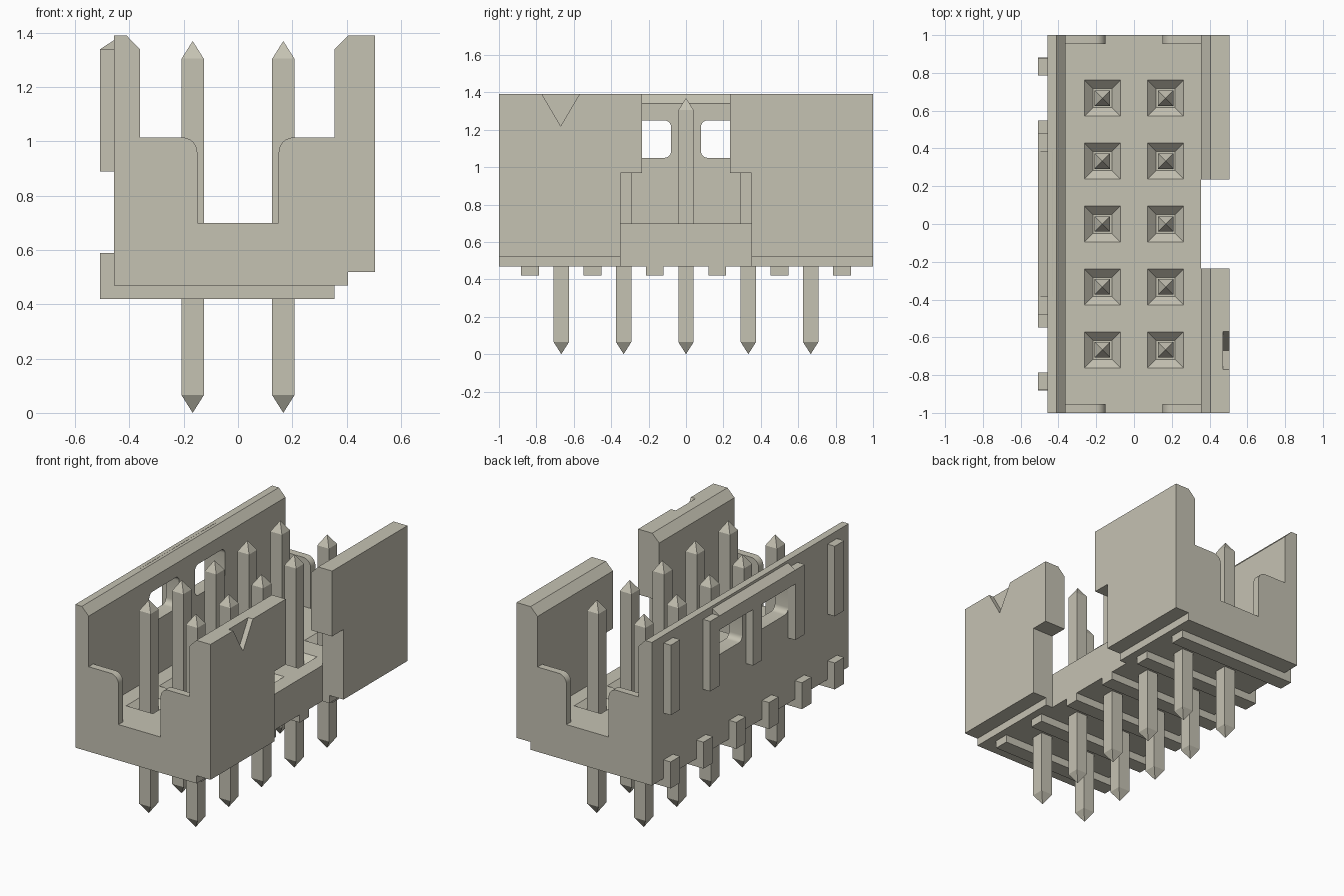
import bpy, bmesh, math
from mathutils import Vector

if "Cube" in bpy.data.objects:
    bpy.data.objects.remove(bpy.data.objects["Cube"], do_unlink=True)

mat = bpy.data.materials.new("warm_grey")
mat.use_nodes = True
COLOUR = (0.56, 0.54, 0.45, 1.0)
mat.diffuse_color = COLOUR
mat.node_tree.nodes["Principled BSDF"].inputs["Base Color"].default_value = COLOUR


def add_object(name, bm):
    bmesh.ops.recalc_face_normals(bm, faces=bm.faces)
    mesh = bpy.data.meshes.new(name)
    bm.to_mesh(mesh)
    bm.free()
    mesh.materials.append(mat)
    ob = bpy.data.objects.new(name, mesh)
    bpy.context.collection.objects.link(ob)
    return ob


def add_prism(bm, pts, axis, lo, hi):
    """Extrude a profile: (x, z) points along y, or (y, z) points along x."""
    place = (lambda p, t: (p[0], t, p[1])) if axis == "y" else (lambda p, t: (t, p[0], p[1]))
    face = bm.faces.new([bm.verts.new(place(p, lo)) for p in pts])
    ext = bmesh.ops.extrude_face_region(bm, geom=[face])["geom"]
    shift = Vector((0, hi - lo, 0)) if axis == "y" else Vector((hi - lo, 0, 0))
    bmesh.ops.translate(bm, verts=[v for v in ext if isinstance(v, bmesh.types.BMVert)], vec=shift)


def add_box(bm, x0, x1, y0, y1, z0, z1):
    add_prism(bm, [(x0, z0), (x1, z0), (x1, z1), (x0, z1)], "y", y0, y1)


def add_rings(bm, cx, cy, rings):
    """Square stack of (half width, z) rings; a zero half width makes a point."""
    prev = None
    for h, z in rings:
        if h == 0:
            ring = [bm.verts.new((cx, cy, z))] * 4
        else:
            ring = [bm.verts.new((cx + sx * h, cy + sy * h, z))
                    for sx, sy in ((-1, -1), (1, -1), (1, 1), (-1, 1))]
        if prev is None:
            if h:
                bm.faces.new(ring)
        else:
            for i in range(4):
                j = (i + 1) % 4
                bm.faces.new(list(dict.fromkeys((prev[i], prev[j], ring[j], ring[i]))))
        prev = ring
    if rings[-1][0]:
        bm.faces.new(prev)


def arc(cx, cz, r, a0, a1, n=6):
    return [(cx + r * math.cos(math.radians(a0 + (a1 - a0) * i / n)),
             cz + r * math.sin(math.radians(a0 + (a1 - a0) * i / n))) for i in range(n + 1)]


def cut(target, bm):
    cutter = add_object("cutter", bm)
    cutter.hide_render = True
    mod = target.modifiers.new("cut", "BOOLEAN")
    mod.operation = "DIFFERENCE"
    mod.solver = "EXACT"
    mod.object = cutter
    bpy.context.view_layer.objects.active = target
    bpy.ops.object.modifier_apply(modifier=mod.name)
    bpy.data.objects.remove(cutter, do_unlink=True)


def smooth(ob):
    bpy.ops.object.select_all(action="DESELECT")
    ob.select_set(True)
    bpy.context.view_layer.objects.active = ob
    bpy.ops.object.shade_smooth_by_angle(angle=math.radians(30))


PINS = [(x, y / 3) for x in (-0.167, 0.167) for y in range(-2, 3)]

# Housing: floor and two long walls with chamfered inner top edges
bm = bmesh.new()
add_prism(bm, [(-0.457, 0.47), (0.405, 0.47), (0.405, 0.52), (0.505, 0.52), (0.505, 1.39),
               (0.405, 1.39), (0.355, 1.34), (0.355, 0.70), (-0.362, 0.70), (-0.362, 1.34),
               (-0.41, 1.39), (-0.457, 1.39)], "y", -1, 1)
housing = add_object("housing", bm)

# Keying gap in the right wall, wider at the bottom
bm = bmesh.new()
add_prism(bm, [(-0.35, 0.3), (0.35, 0.3), (0.35, 0.97), (0.235, 0.97), (0.235, 1.6),
               (-0.235, 1.6), (-0.235, 0.97), (-0.35, 0.97)], "x", 0.355, 0.7)
cut(housing, bm)

# Pin one arrow notch
bm = bmesh.new()
add_prism(bm, [(-0.782, 1.41), (-0.67, 1.22), (-0.558, 1.41)], "x", 0.472, 0.6)
cut(housing, bm)

# Two rounded windows in the left wall
R = 0.035
bm = bmesh.new()
for y0, y1 in ((-0.385, -0.08), (0.08, 0.385)):
    outline = (arc(y1 - R, 1.25 - R, R, 0, 90) + arc(y0 + R, 1.25 - R, R, 90, 180)
               + arc(y0 + R, 1.05 + R, R, 180, 270) + arc(y1 - R, 1.05 + R, R, 270, 360))
    add_prism(bm, outline, "x", -0.7, -0.2)
cut(housing, bm)

# Funnel recesses around the pins
bm = bmesh.new()
for x, y in PINS:
    add_rings(bm, x, y, [(0.05, 0.655), (0.095, 0.70), (0.095, 0.75)])
cut(housing, bm)
smooth(housing)

# End walls with rounded corners beside the central slot
for name, y0, y1 in (("front_end_wall", -1, -0.953), ("back_end_wall", 0.953, 1)):
    bm = bmesh.new()
    for s in (-1, 1):
        edge = 0.37
        pts = [(edge, 0.68), (edge, 1.015)] + arc(0.205, 0.96, 0.055, 90, 180) + [(0.15, 0.68)]
        add_prism(bm, [(s * x, z) for x, z in pts], "y", y0, y1)
    smooth(add_object(name, bm))

# Raised ribs on the outside of the left wall
bm = bmesh.new()
for y0, y1 in ((-0.88, -0.785), (-0.48, -0.385), (0.385, 0.48), (0.785, 0.88)):
    add_box(bm, -0.508, -0.45, y0, y1, 0.89, 1.34)
add_box(bm, -0.508, -0.45, -0.045, 0.045, 0.89, 1.25)
add_object("left_wall_ribs", bm)

# Beam with sloped top over the windows
bm = bmesh.new()
add_prism(bm, [(-0.508, 1.25), (-0.43, 1.25), (-0.43, 1.391), (-0.508, 1.34)], "y", -0.385, 0.385)
add_object("left_wall_beam", bm)

# Standoff bars below, turned up at the left side as clips
bm = bmesh.new()
for c in (-0.833, -0.5, -0.167, 0.167, 0.5, 0.833):
    add_prism(bm, [(-0.508, 0.42), (0.355, 0.42), (0.355, 0.475), (-0.45, 0.475),
                   (-0.45, 0.59), (-0.508, 0.59)], "y", c - 0.048, c + 0.048)
add_object("standoff_bars", bm)

# Contact pins with pointed ends
bm = bmesh.new()
for x, y in PINS:
    add_rings(bm, x, y, [(0, 0), (0.041, 0.065), (0.041, 1.305), (0, 1.37)])
add_object("contact_pins", bm)
